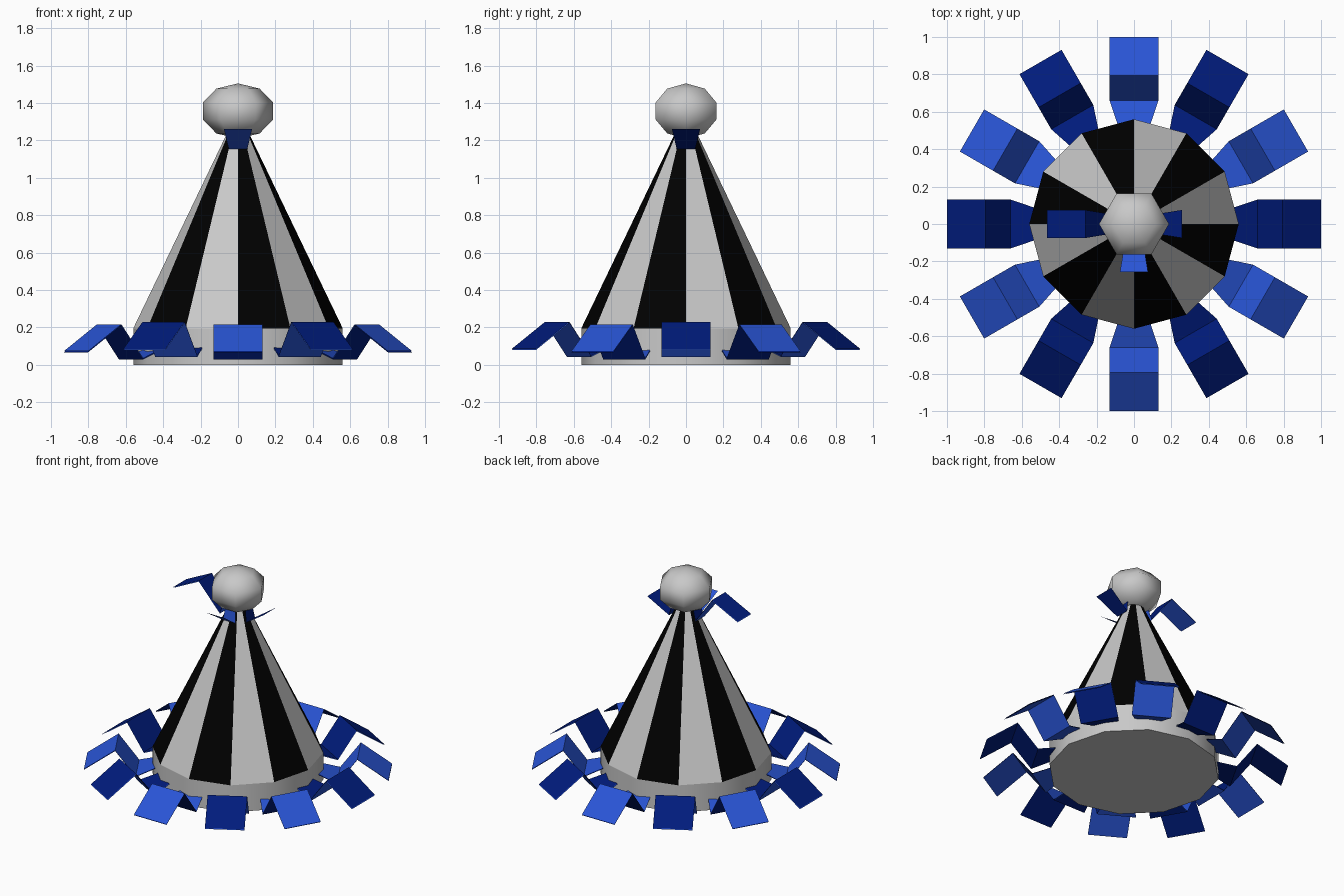
import bpy, bmesh
from math import sin, cos, pi, radians
from mathutils import Vector, Matrix

if "Cube" in bpy.data.objects:
    bpy.data.objects.remove(bpy.data.objects["Cube"])


def material(name, rgb):
    m = bpy.data.materials.new(name)
    m.use_nodes = True
    m.diffuse_color = (*rgb, 1)
    m.node_tree.nodes["Principled BSDF"].inputs["Base Color"].default_value = (*rgb, 1)
    return m


WHITE = material("off_white", (0.58, 0.58, 0.58))
BLACK = material("black", (0, 0, 0))
BRIGHT = material("bright_blue", (0.022, 0.09, 0.67))
NAVY = material("navy_blue", (0, 0.011, 0.2))


def add_object(name, bm, mats, smooth=False):
    mesh = bpy.data.meshes.new(name)
    bm.to_mesh(mesh)
    bm.free()
    ob = bpy.data.objects.new(name, mesh)
    bpy.context.collection.objects.link(ob)
    for m in mats:
        mesh.materials.append(m)
    if smooth:
        bpy.ops.object.select_all(action='DESELECT')
        ob.select_set(True)
        bpy.context.view_layer.objects.active = ob
        bpy.ops.object.shade_smooth_by_angle(angle=radians(65))


def ring(bm, sides, r, z):
    return [bm.verts.new((r * cos(2 * pi * i / sides), r * sin(2 * pi * i / sides), z))
            for i in range(sides)]


SIDES, RADIUS, BAND = 12, 0.56, 0.195

# Brim band with closed underside
bm = bmesh.new()
low, high = ring(bm, SIDES, RADIUS, 0), ring(bm, SIDES, RADIUS, BAND)
for i in range(SIDES):
    j = (i + 1) % SIDES
    bm.faces.new((low[i], low[j], high[j], high[i]))
bm.faces.new(low[::-1])
add_object("brim_band", bm, [WHITE], smooth=True)

# Striped cone, alternating panels
bm = bmesh.new()
low = ring(bm, SIDES, RADIUS, BAND)
tip = bm.verts.new((0, 0, 1.36))
for i in range(SIDES):
    f = bm.faces.new((low[i], low[(i + 1) % SIDES], tip))
    f.material_index = i % 2
add_object("striped_cone", bm, [WHITE, BLACK])

# Pompom: low-poly ball with corners pointing left and right
bm = bmesh.new()
bmesh.ops.create_uvsphere(bm, u_segments=6, v_segments=5, radius=1)
bmesh.ops.rotate(bm, verts=bm.verts, matrix=Matrix.Rotation(pi / 6, 3, 'Z'))
bmesh.ops.scale(bm, verts=bm.verts, vec=(0.197, 0.197, 0.148))
bmesh.ops.translate(bm, verts=bm.verts, vec=(0, 0, 1.357))
add_object("pompom", bm, [WHITE], smooth=True)


def ribbon(name, profile, angle, top, under=None, lift=0):
    """Folded strip of (radius, height, half width), with an optional lining."""
    a = radians(angle)
    out, side = Vector((cos(a), sin(a), 0)), Vector((-sin(a), cos(a), 0))
    bm = bmesh.new()
    for layer in range(2 if under else 1):
        rows = []
        for r, z, w in profile:
            p = out * r + Vector((0, 0, z + lift - layer * 0.006))
            rows.append((bm.verts.new(p - side * w), bm.verts.new(p + side * w)))
        for (a0, a1), (b0, b1) in zip(rows, rows[1:]):
            corners = (a0, b0, b1, a1)
            f = bm.faces.new(corners[::-1] if layer else corners)
            f.material_index = layer
    add_object(name, bm, [top, under] if under else [top])


# Ring of folded ribbons around the brim, lined in the other blue
brim_profile = [(0.48, 0.1, 0.07), (0.66, 0.035, 0.13), (0.795, 0.217, 0.13), (1.0, 0.073, 0.13)]
for k in range(SIDES):
    if k % 2:
        ribbon(f"brim_ribbon_{k + 1}", brim_profile, k * 30, BRIGHT, NAVY)
    else:
        ribbon(f"brim_ribbon_{k + 1}", brim_profile, k * 30, NAVY, BRIGHT, 0.013)

# Small tabs under the pompom
tab = [(0.085, 1.25, 0.04), (0.1, 1.155, 0.05), (0.257, 1.26, 0.075)]
ribbon("top_tab_front", tab, 270, BRIGHT)
ribbon("top_tab_left", tab, 0, NAVY)

# Long folded ribbon on the right of the pompom
ribbon("top_ribbon_right",
       [(0.085, 1.25, 0.04), (0.11, 1.17, 0.05), (0.26, 1.37, 0.075), (0.465, 1.27, 0.075)],
       180, NAVY, BRIGHT)
